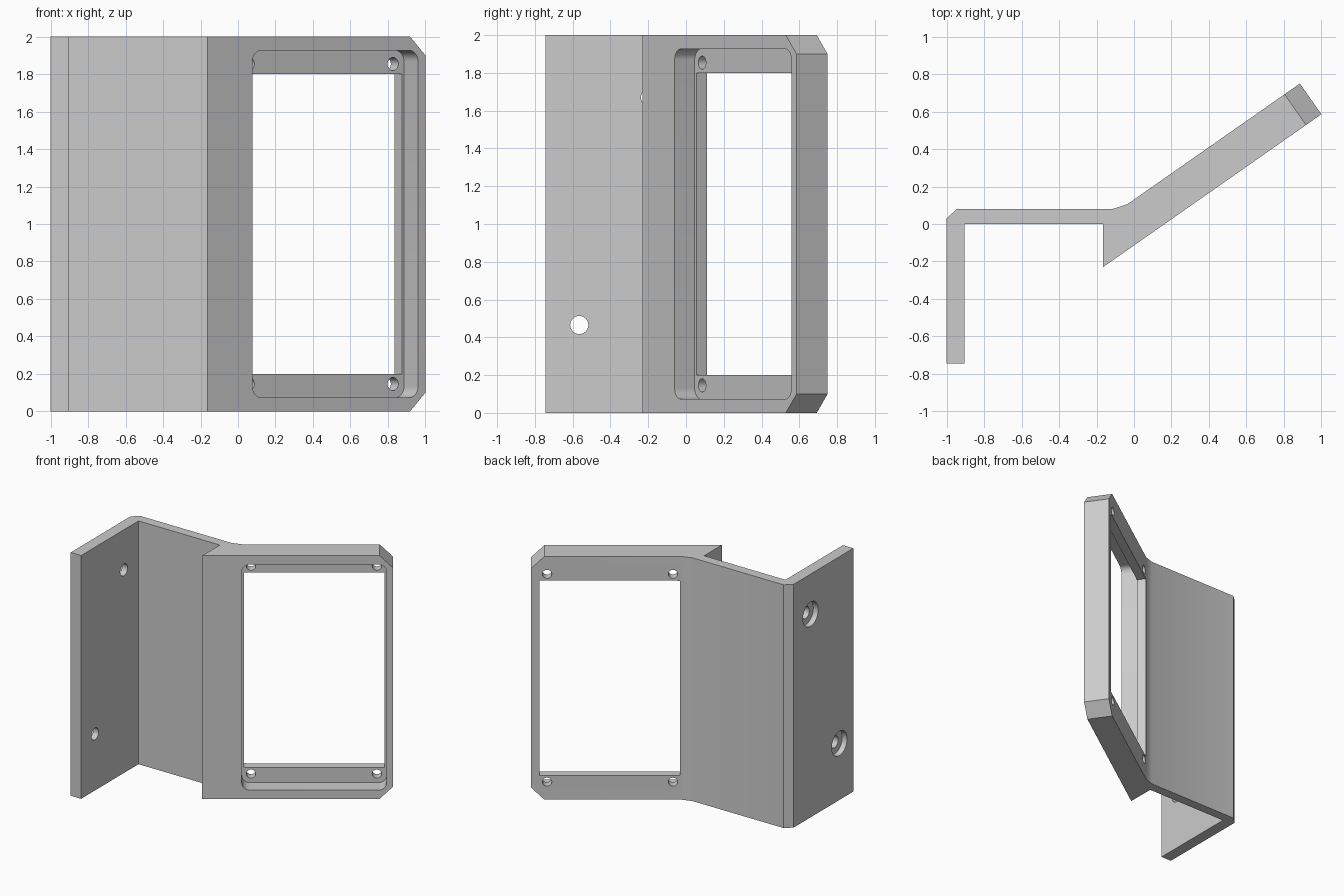
import bpy, bmesh
from math import radians, cos, sin, pi
from mathutils import Matrix, Vector

cube = bpy.data.objects.get("Cube")
if cube:
    bpy.data.objects.remove(cube, do_unlink=True)

grey = bpy.data.materials.new("plain grey")
grey.use_nodes = True
grey.diffuse_color = (0.6, 0.6, 0.6, 1)
grey.node_tree.nodes["Principled BSDF"].inputs["Base Color"].default_value = (0.6, 0.6, 0.6, 1)


def prism(name, points, low, high, matrix=Matrix()):
    """Extrude a flat outline from low to high along its local z."""
    bm = bmesh.new()
    face = bm.faces.new([bm.verts.new((x, y, low)) for x, y in points])
    ext = bmesh.ops.extrude_face_region(bm, geom=[face])["geom"]
    top = [v for v in ext if isinstance(v, bmesh.types.BMVert)]
    bmesh.ops.translate(bm, verts=top, vec=(0, 0, high - low))
    bmesh.ops.recalc_face_normals(bm, faces=bm.faces)
    bm.transform(matrix)
    mesh = bpy.data.meshes.new(name)
    bm.to_mesh(mesh)
    bm.free()
    mesh.materials.append(grey)
    obj = bpy.data.objects.new(name, mesh)
    bpy.context.collection.objects.link(obj)
    return obj


def circle(x, y, r, n=32):
    return [(x + r * cos(2 * pi * i / n), y + r * sin(2 * pi * i / n)) for i in range(n)]


def rectangle(x0, x1, y0, y1, r=0, n=8):
    """Rectangle outline, with rounded corners when r is set."""
    if not r:
        return [(x0, y0), (x1, y0), (x1, y1), (x0, y1)]
    centres = [(x1 - r, y1 - r), (x0 + r, y1 - r), (x0 + r, y0 + r), (x1 - r, y0 + r)]
    return [(cx + r * cos(pi / 2 * (q + i / n)), cy + r * sin(pi / 2 * (q + i / n)))
            for q, (cx, cy) in enumerate(centres) for i in range(n + 1)]


def cut(points, low, high, matrix):
    """Subtract a prism from the bracket."""
    cutter = prism("cutter", points, low, high, matrix)
    cutter.hide_render = True
    mod = bracket.modifiers.new("cut", "BOOLEAN")
    mod.operation = "DIFFERENCE"
    mod.solver = "EXACT"
    mod.object = cutter
    bpy.ops.object.modifier_apply(modifier=mod.name)
    bpy.data.objects.remove(cutter, do_unlink=True)


# Arm frame: local x runs along the arm, y is up, z points out of its front
HEIGHT, THICK, LENGTH = 2.0, 0.2, 1.422
ANGLE = radians(35)
corner = Vector((-0.165, -0.23, 0))
arm = (Matrix.Translation(corner) @ Matrix.Rotation(ANGLE, 4, "Z")
       @ Matrix.Rotation(pi / 2, 4, "X"))
tip_front = arm @ Vector((LENGTH, 0, 0))
tip_back = arm @ Vector((LENGTH, 0, -THICK))

# Bent bracket: side flange, back wall and angled arm
outline = [(-1, -0.745), (-0.905, -0.745), (-0.905, 0), (-0.165, 0), corner.xy,
           tip_front.xy, tip_back.xy, (-0.035, 0.106), (-0.115, 0.08),
           (-0.945, 0.08), (-1, 0.03)]
bracket = prism("bracket", outline, 0, HEIGHT)
bpy.ops.object.select_all(action="DESELECT")
bpy.context.view_layer.objects.active = bracket
bracket.select_set(True)

# Clipped corners at the arm tip
for flip in (False, True):
    tri = [(LENGTH - 0.15, 2.05), (LENGTH + 0.05, 1.85), (LENGTH + 0.05, 2.05)]
    cut([(u, HEIGHT - v if flip else v) for u, v in tri], -0.4, 0.2, arm)

# Rounded front pocket, window and screw holes
cut(rectangle(0.295, 1.374, 0.073, 1.927, 0.06), -0.13, 0.1, arm)
cut(rectangle(0.31, 1.36, 0.2, 1.8), -0.3, 0.1, arm)
for u in (0.364, 1.302):
    for v in (0.146, 1.854):
        cut(circle(u, v, 0.035), -0.3, -0.05, arm)

# Counterbored mounting holes in the flange
for y, z in ((-0.565, 0.465), (-0.19, 1.67)):
    side = Matrix.Translation((-1, y, z)) @ Matrix.Rotation(pi / 2, 4, "Y")
    cut(circle(0, 0, 0.1), -0.1, 0.045, side)
    cut(circle(0, 0, 0.048), -0.1, 0.2, side)

bpy.ops.object.shade_smooth_by_angle(angle=radians(25))
